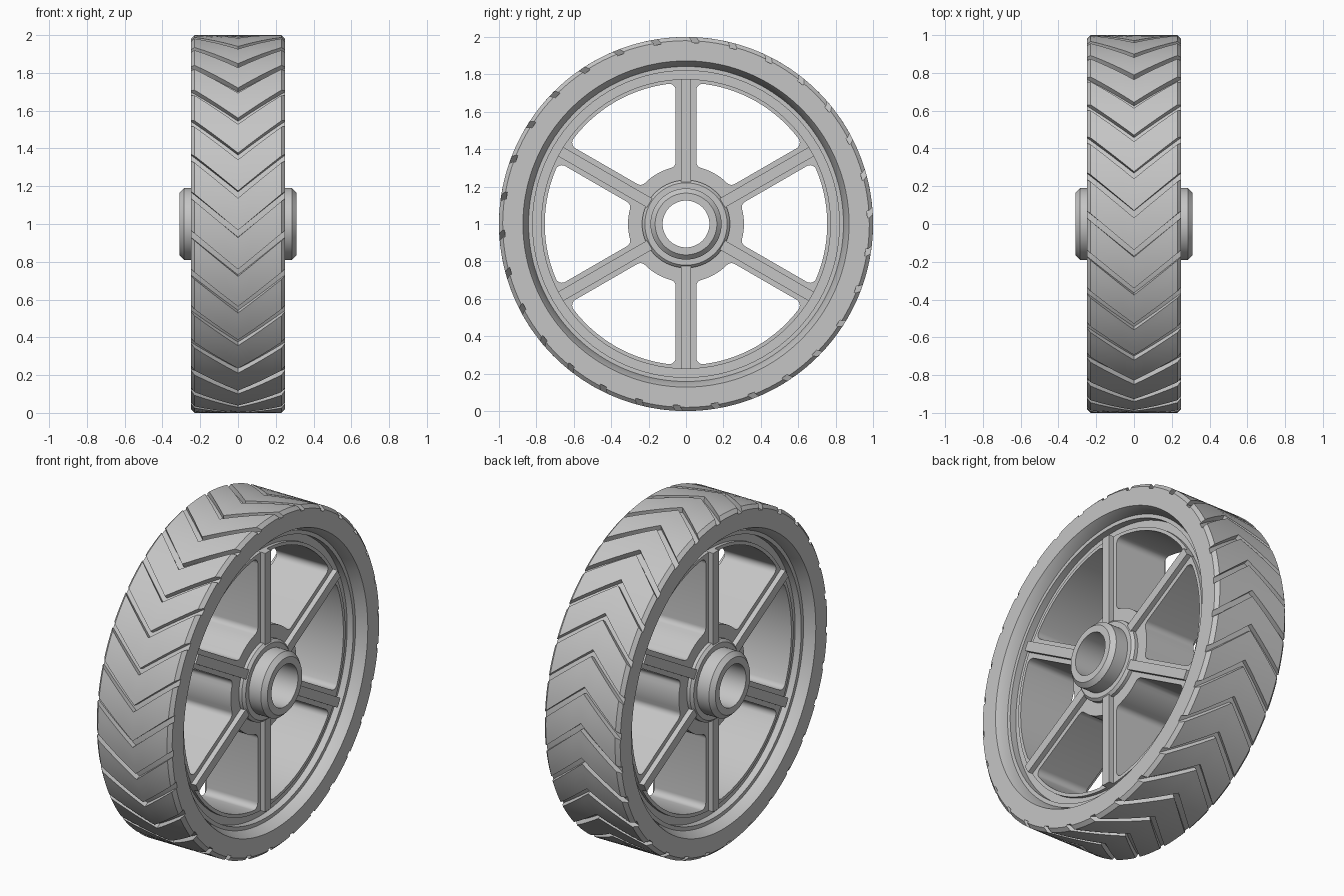
import bpy, bmesh
from math import sin, cos, asin, radians, pi

old = bpy.data.objects.get("Cube")
if old:
    bpy.data.objects.remove(old, do_unlink=True)

grey = bpy.data.materials.new("plain_grey")
grey.use_nodes = True
colour = (0.56, 0.56, 0.56, 1)
grey.diffuse_color = colour
grey.node_tree.nodes["Principled BSDF"].inputs["Base Color"].default_value = colour

CENTRE = 1.0   # axle height


def finish(ob):
    """Material and smooth shading with crisp edges."""
    ob.data.materials.append(grey)
    bpy.ops.object.select_all(action='DESELECT')
    ob.select_set(True)
    bpy.context.view_layer.objects.active = ob
    bpy.ops.object.shade_smooth_by_angle(angle=radians(30))


def ring(name, profile, rows):
    """Sweep a closed profile of (x, radius, groove radius, lead) about the axle.
    Each row is (angle in degrees, whether it lies in a groove)."""
    bm = bmesh.new()
    grid = []
    for angle, in_groove in rows:
        line = []
        for x, land, groove, lead in profile:
            r = groove if in_groove else land
            t = radians(angle + lead)
            line.append(bm.verts.new((x, -r * sin(t), CENTRE + r * cos(t))))
        grid.append(line)
    n = len(profile)
    for i, a in enumerate(grid):
        b = grid[(i + 1) % len(grid)]
        for j in range(n):
            k = (j + 1) % n
            bm.faces.new((a[j], a[k], b[k], b[j]))
    bmesh.ops.remove_doubles(bm, verts=bm.verts, dist=1e-5)
    bmesh.ops.recalc_face_normals(bm, faces=bm.faces)
    mesh = bpy.data.meshes.new(name)
    bm.to_mesh(mesh)
    bm.free()
    ob = bpy.data.objects.new(name, mesh)
    bpy.context.collection.objects.link(ob)
    finish(ob)
    return ob


def mirrored(half):
    """Close a half profile, listed from outside to inside, across x = 0."""
    other = [(-x, r) for x, r in reversed(half) if x > 0]
    return half + other


def plain(half):
    return [(x, r, r, 0) for x, r in mirrored(half)]


ROUND = [(i * 3.75, False) for i in range(96)]

# Tyre with thirty chevron grooves
PITCH, GROOVE, HALF = 12, 2.2, 0.25
tyre_rows = []
for k in range(30):
    start = k * PITCH + 7.9
    tyre_rows += [(start, False), (start, True), (start + GROOVE / 2, True),
                  (start + GROOVE, True), (start + GROOVE, False)]
    step = (PITCH - GROOVE) / 4
    tyre_rows += [(start + GROOVE + step * i, False) for i in (1, 2, 3)]
tyre_half = [(0, 1), (0.06, 1), (0.12, 1), (0.18, 1), (0.23, 1), (HALF, 0.98),
             (HALF, 0.872), (0.19, 0.842)]
tyre_profile = [(x, r, min(r, 0.97), PITCH * (1 - abs(x) / HALF) if r > 0.9 else 0)
                for x, r in mirrored(tyre_half)]
ring("tyre", tyre_profile, tyre_rows)

# Stepped rim between tyre and web
ring("rim", plain([(0.19, 0.86), (0.19, 0.82), (0.15, 0.82), (0.15, 0.765)]), ROUND)

# Hub tube with bevelled ends and a collar
ring("hub", plain([(0, 0.235), (0.19, 0.235), (0.205, 0.22), (0.205, 0.19), (0.285, 0.19),
                   (0.31, 0.165), (0.31, 0.125)]), ROUND)


# Web: a thick disc pierced by six rounded windows
def arc(radius, a, b, steps, centre=(0, 0)):
    return [(centre[0] + radius * cos(a + (b - a) * i / steps),
             centre[1] + radius * sin(a + (b - a) * i / steps)) for i in range(steps + 1)]


def window(turn):
    inner, outer, side, f = 0.31, 0.755, 0.055, 0.035
    ro, ri, sector = outer - f, inner + f, pi / 3
    ao, ai = asin((side + f) / ro), asin((side + f) / ri)

    def corner(r, angle, a, b):
        mid = (r * cos(turn + angle), r * sin(turn + angle))
        return arc(f, turn + a, turn + b, 6, mid)

    return (corner(ro, ao, -pi / 2, ao)
            + arc(outer, turn + ao, turn + sector - ao, 14)[1:-1]
            + corner(ro, sector - ao, sector - ao, sector + pi / 2)
            + corner(ri, sector - ai, sector + pi / 2, sector + pi - ai)
            + arc(inner, turn + sector - ai, turn + ai, 8)[1:-1]
            + corner(ri, ai, pi + ai, 1.5 * pi))


curve = bpy.data.curves.new("web", 'CURVE')
curve.dimensions = '2D'
curve.fill_mode = 'BOTH'
curve.extrude = 0.17
outlines = [arc(0.775, 0, 2 * pi, 96)[:-1], arc(0.16, 0, 2 * pi, 48)[:-1]]
outlines += [window(k * pi / 3) for k in range(6)]
for points in outlines:
    spline = curve.splines.new('POLY')
    spline.points.add(len(points) - 1)
    for p, (u, v) in zip(spline.points, points):
        p.co = (u, v, 0, 1)
    spline.use_cyclic_u = True
web = bpy.data.objects.new("web", curve)
bpy.context.collection.objects.link(web)
web.location.z = CENTRE
web.rotation_euler.y = pi / 2
bpy.ops.object.select_all(action='DESELECT')
web.select_set(True)
bpy.context.view_layer.objects.active = web
bpy.ops.object.convert(target='MESH')
web = bpy.context.view_layer.objects.active
bm = bmesh.new()
bm.from_mesh(web.data)
bmesh.ops.remove_doubles(bm, verts=bm.verts, dist=1e-5)
bmesh.ops.recalc_face_normals(bm, faces=bm.faces)
bm.to_mesh(web.data)
bm.free()
finish(web)

# Raised rib along each spoke
for k in range(6):
    t, mid = k * pi / 3, 0.5
    bpy.ops.mesh.primitive_cube_add(size=1, location=(0, -mid * sin(t), CENTRE + mid * cos(t)),
                                    rotation=(t, 0, 0))
    rib = bpy.context.object
    rib.name = f"spoke_rib_{k + 1}"
    rib.scale = (0.4, 0.056, 0.55)
    finish(rib)
